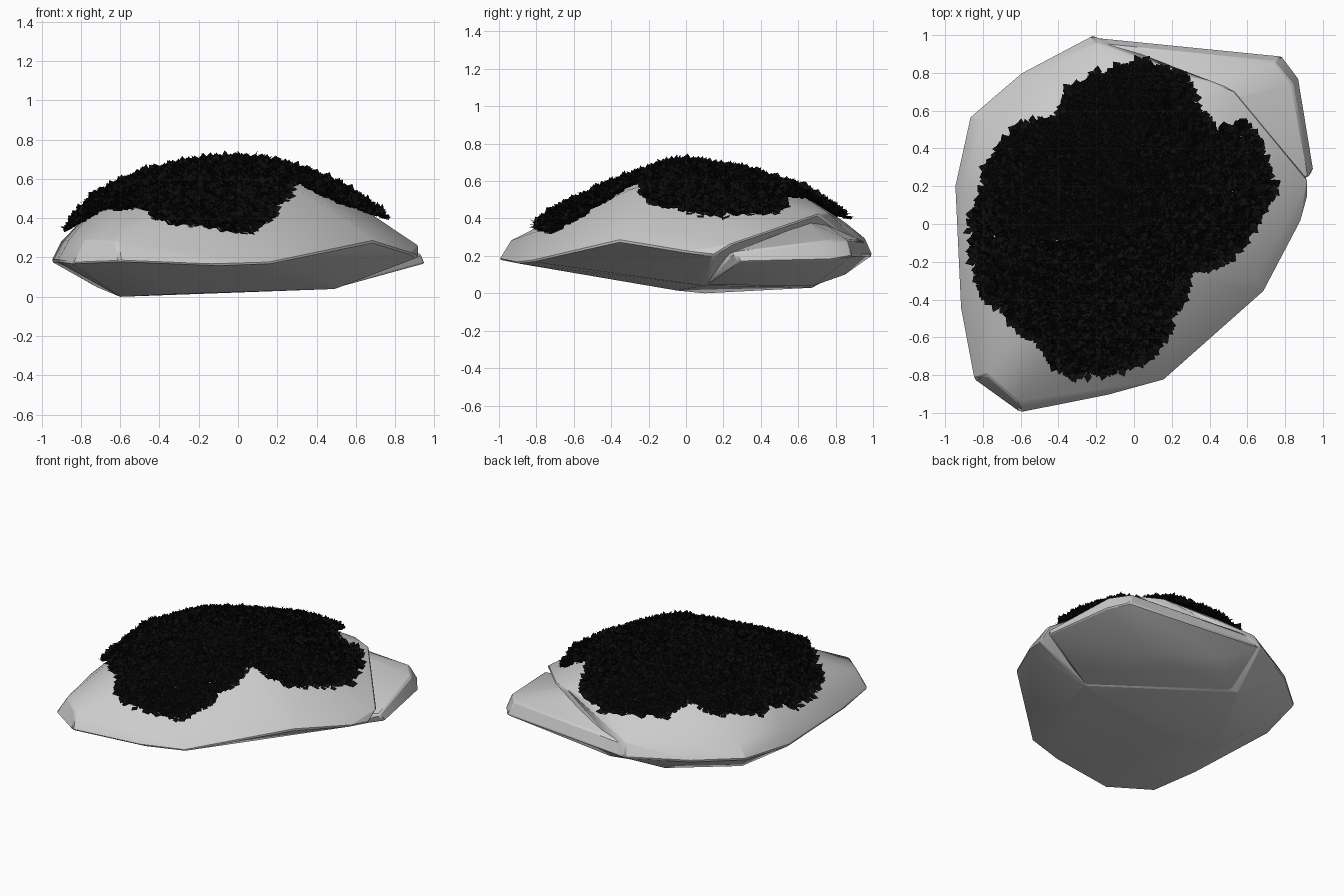
import bpy, bmesh, random, math
from mathutils import Vector
from mathutils.bvhtree import BVHTree

if "Cube" in bpy.data.objects:
    bpy.data.objects.remove(bpy.data.objects["Cube"])

random.seed(4)


def hull_rock(name, pts):
    """Faceted stone from the hull of a few corner points; returns its BVH."""
    bm = bmesh.new()
    for p in pts:
        bm.verts.new(p)
    res = bmesh.ops.convex_hull(bm, input=bm.verts)
    bmesh.ops.delete(bm, geom=list({v for v in bm.verts if not v.link_faces}), context='VERTS')
    bmesh.ops.recalc_face_normals(bm, faces=bm.faces)
    tree = BVHTree.FromBMesh(bm)
    me = bpy.data.meshes.new(name)
    bm.to_mesh(me)
    bm.free()
    ob = bpy.data.objects.new(name, me)
    bpy.context.collection.objects.link(ob)
    bev = ob.modifiers.new("worn_edges", 'BEVEL')
    bev.width, bev.segments, bev.angle_limit = 0.01, 1, math.radians(30)
    bpy.ops.object.select_all(action='DESELECT')
    ob.select_set(True)
    bpy.context.view_layer.objects.active = ob
    bpy.ops.object.shade_smooth_by_angle(angle=math.radians(25))
    return tree


# main stone: underside, outer rim, shoulder, crest
main = [
    (-.6, .1, 0), (-.3, -.05, .015), (.5, .1, .04), (-.3, .68, .03), (-.72, .4, .05),
    (-.22, 1, .2), (.92, .15, .2), (.88, 0, .22), (.69, -.36, .28), (.16, -.83, .17),
    (-.1, -.9, .16), (-.6, -1, .18), (-.85, -.82, .17), (-.92, -.45, .18),
    (-.95, .2, .18), (-.87, .57, .2), (-.6, .8, .2),
    (-.2, .96, .29), (.92, .24, .26), (.64, -.3, .35), (-.62, -.94, .28), (-.78, -.8, .29),
    (-.86, -.4, .29), (-.9, .2, .28), (-.8, .55, .29), (-.55, .76, .3),
    (.28, -.28, .56), (.1, 0, .67), (-.2, -.1, .66), (-.5, -.1, .59), (-.7, 0, .49),
    (-.58, -.6, .41), (-.3, -.45, .53), (-.25, -.8, .33), (0, .3, .63), (.3, .1, .62),
    (.5, .2, .54), (.1, .6, .54), (.53, .71, .42), (.4, .76, .43), (0, .85, .38),
    (-.5, .4, .5), (-.3, .6, .46)]
# lower layer that sticks out past the crack at the back right
ledge = [
    (-.22, .99, .2), (-.15, .95, .28), (.78, .89, .2), (.74, .86, .29), (.87, .77, .18),
    (.84, .74, .28), (.95, .28, .17), (.93, .25, .22), (.5, .66, .38), (.2, .7, .4),
    (.45, .68, .04), (.5, .1, .045), (-.3, .66, .04), (0, 0, .1), (0, .85, .1)]
trees = [hull_rock("rock_body", main), hull_rock("rock_ledge", ledge)]

# moss patch outline seen from above
outline = [(.03, .84), (.2, .78), (.28, .74), (.33, .6), (.42, .48), (.56, .53), (.66, .42),
           (.67, .3), (.72, .2), (.66, .08), (.57, -.08), (.48, -.19), (.28, -.24), (.2, -.48),
           (.18, -.54), (.12, -.64), (-.02, -.73), (-.25, -.79), (-.41, -.75), (-.47, -.64),
           (-.61, -.54), (-.67, -.43), (-.78, -.4), (-.82, -.2), (-.84, 0), (-.78, .15),
           (-.75, .34), (-.6, .5), (-.4, .53), (-.34, .68), (-.2, .77)]


def inside(x, y):
    hit = False
    for (ax, ay), (bx, by) in zip(outline, outline[1:] + outline[:1]):
        if (ay > y) != (by > y) and x < (bx - ax) * (y - ay) / (by - ay) + ax:
            hit = not hit
    return hit


def surface(x, y):
    hits = [t.ray_cast(Vector((x, y, 3)), Vector((0, 0, -1))) for t in trees]
    hits = [h for h in hits if h[0] is not None]
    return max(hits, key=lambda h: h[0].z)[:2] if hits else None


# moss: dense tufts of splayed pointed leaves standing on the stone
bm = bmesh.new()
step = 0.027
for i in range(-36, 37):
    for j in range(-36, 37):
        x = (i + random.uniform(-.5, .5)) * step
        y = (j + random.uniform(-.5, .5)) * step
        hit = surface(x, y) if inside(x, y) else None
        if not hit:
            continue
        p, n = hit
        side = n.orthogonal().normalized()
        across = n.cross(side)
        turn = random.uniform(0, 6.28)
        for k in range(4):
            a = turn + k * math.pi / 2
            out = side * math.cos(a) + across * math.sin(a)
            wide = n.cross(out) * random.uniform(.02, .03)
            tilt = random.uniform(.35, 1.1)
            length = random.uniform(.05, .075)
            root = p + n * .012
            grow = out * math.cos(tilt) + n * math.sin(tilt)
            mid = root + grow * length * .55
            bm.faces.new([bm.verts.new(c) for c in
                          (root, mid + wide, root + grow * length, mid - wide)])
me = bpy.data.meshes.new("moss")
bm.to_mesh(me)
bm.free()
moss = bpy.data.objects.new("moss", me)
bpy.context.collection.objects.link(moss)
mat = bpy.data.materials.new("dark_moss")
mat.diffuse_color = (.004, .004, .004, 1)
mat.use_nodes = True
mat.node_tree.nodes["Principled BSDF"].inputs["Base Color"].default_value = mat.diffuse_color
me.materials.append(mat)
